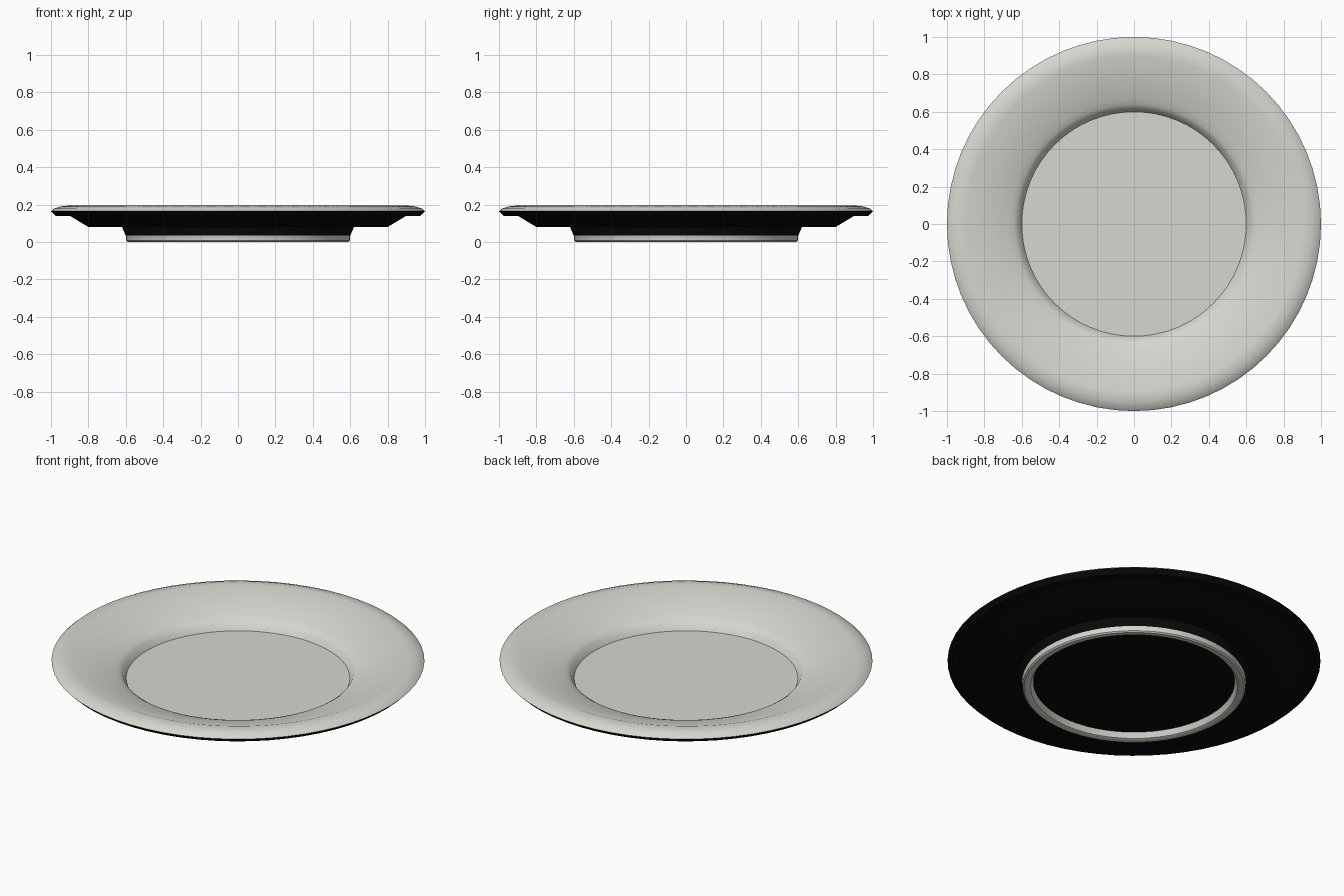
import bpy, bmesh, math

if "Cube" in bpy.data.objects:
    bpy.data.objects.remove(bpy.data.objects["Cube"])

SEGMENTS = 64

def material(name, rgb):
    m = bpy.data.materials.new(name)
    m.diffuse_color = (*rgb, 1)
    m.use_nodes = True
    m.node_tree.nodes["Principled BSDF"].inputs["Base Color"].default_value = m.diffuse_color
    return m

glaze = material("warm_white_glaze", (0.68, 0.67, 0.62))
black = material("black_underside", (0.003, 0.003, 0.003))

# Plate cross-section from the underside centre, round the foot and rim,
# to the middle of the well: (radius, height, material of next band)
profile = [
    (0.0, 0.04, 1), (0.54, 0.035, 0),                      # underside centre
    (0.555, 0.005, 0), (0.565, 0.0, 0), (0.59, 0.0, 0),    # foot ring
    (0.598, 0.007, 0), (0.60, 0.035, 1),
    (0.605, 0.045, 1), (0.62, 0.08, 1), (0.80, 0.08, 1),   # black outside
    (0.90, 0.14, 1), (0.975, 0.14, 1), (1.0, 0.165, 0),
    (0.985, 0.178, 0), (0.95, 0.19, 0), (0.90, 0.195, 0),  # rim
    (0.67, 0.122, 0), (0.64, 0.11, 0), (0.62, 0.097, 0),   # sloping wall
    (0.60, 0.06, 0), (0.0, 0.06, 0),                       # well floor
]

bm = bmesh.new()
rings = []
for r, z, _ in profile:
    n = SEGMENTS if r else 1
    rings.append([bm.verts.new((r * math.cos(2 * math.pi * i / n),
                                r * math.sin(2 * math.pi * i / n), z)) for i in range(n)])
for a, b, (_, _, mat) in zip(rings, rings[1:], profile):
    for i in range(SEGMENTS):
        j = (i + 1) % SEGMENTS
        quad = [a[i % len(a)], a[j % len(a)], b[j % len(b)], b[i % len(b)]]
        face = bm.faces.new(list(dict.fromkeys(quad)))
        face.material_index = mat
bmesh.ops.recalc_face_normals(bm, faces=bm.faces)

mesh = bpy.data.meshes.new("plate")
bm.to_mesh(mesh)
bm.free()
mesh.materials.append(glaze)
mesh.materials.append(black)
plate = bpy.data.objects.new("plate", mesh)
bpy.context.collection.objects.link(plate)
bpy.context.view_layer.objects.active = plate
plate.select_set(True)
bpy.ops.object.shade_smooth_by_angle(angle=math.radians(35))
